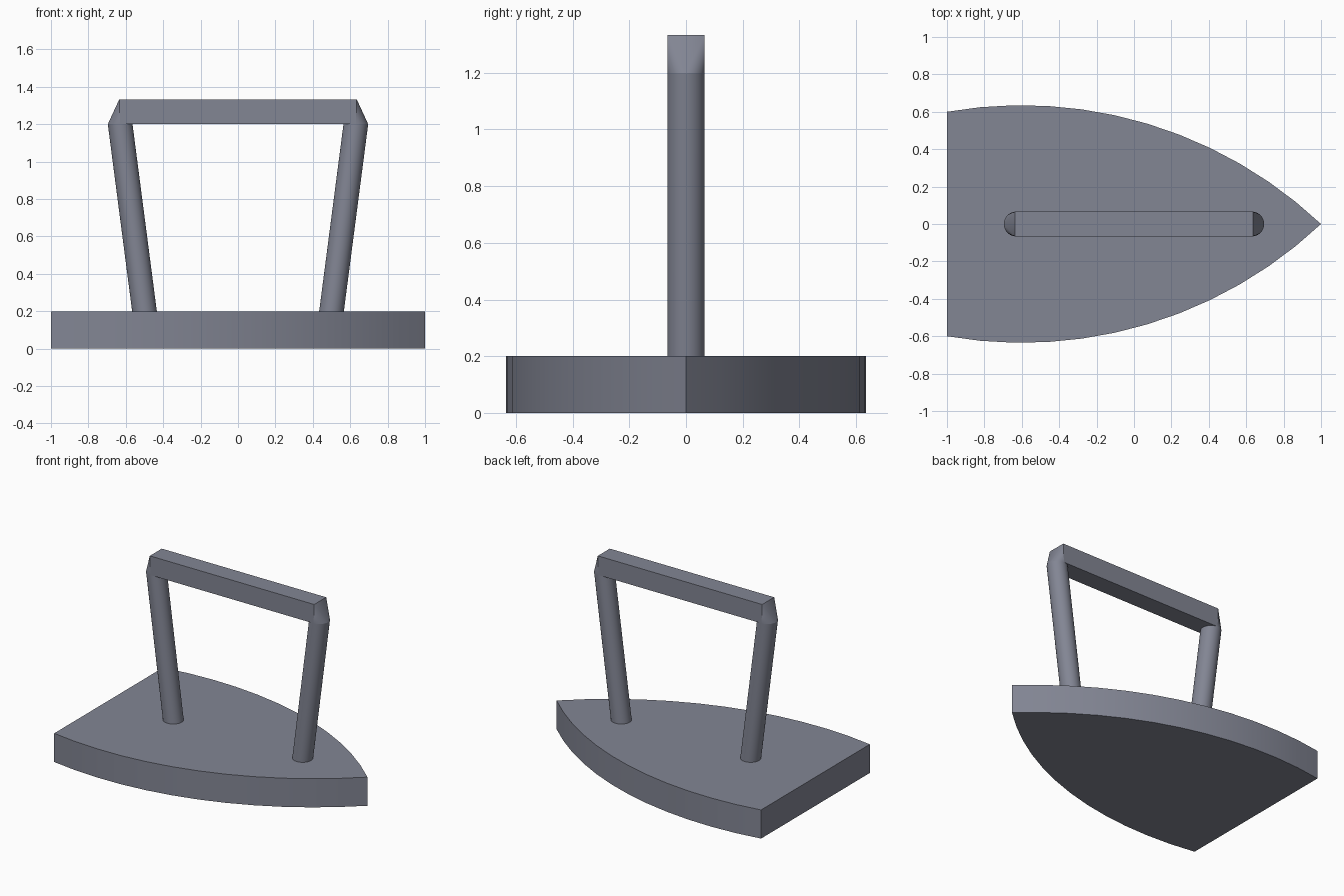
import bpy, bmesh, math

if "Cube" in bpy.data.objects:
    bpy.data.objects.remove(bpy.data.objects["Cube"])

SIDES = 32
R = 0.066          # leg radius and half width of grip

# Dark blue-grey iron
iron = bpy.data.materials.new("dark_iron")
iron.diffuse_color = (0.225, 0.237, 0.295, 1)
iron.use_nodes = True
iron.node_tree.nodes["Principled BSDF"].inputs["Base Color"].default_value = iron.diffuse_color


def finish(name, bm, angle=30):
    bmesh.ops.recalc_face_normals(bm, faces=bm.faces)
    mesh = bpy.data.meshes.new(name)
    bm.to_mesh(mesh)
    bm.free()
    mesh.materials.append(iron)
    ob = bpy.data.objects.new(name, mesh)
    bpy.context.collection.objects.link(ob)
    bpy.ops.object.select_all(action='DESELECT')
    ob.select_set(True)
    bpy.context.view_layer.objects.active = ob
    bpy.ops.object.shade_smooth_by_angle(angle=math.radians(angle))
    return ob


def ring(bm, x, z):
    angles = [2 * math.pi * i / SIDES for i in range(SIDES)]
    return [bm.verts.new((x + R * math.cos(a), R * math.sin(a), z)) for a in angles]


# Sole plate: two mirrored circular arcs meeting at the pointed tip
cx, cy, rad, steps = -0.6, -1.698, 2.333, 12
a0, a1 = math.atan2(-cy, 1 - cx), math.atan2(0.6 - cy, -1 - cx)
arc = []
for i in range(steps + 1):
    a = a0 + (a1 - a0) * i / steps
    arc.append((cx + rad * math.cos(a), cy + rad * math.sin(a)))
arc[0] = (1, 0)
arc[-1] = (-1, 0.6)
outline = arc + [(x, -y) for x, y in reversed(arc[1:])]
bm = bmesh.new()
base = bm.faces.new([bm.verts.new((x, y, 0)) for x, y in outline])
ext = bmesh.ops.extrude_face_region(bm, geom=[base], use_keep_orig=True)
for v in ext["geom"]:
    if isinstance(v, bmesh.types.BMVert):
        v.co.z = 0.2
finish("sole_plate", bm)

# Splayed round legs with level ends
for side, name in ((-1, "rear_leg"), (1, "front_leg")):
    bm = bmesh.new()
    low, high = ring(bm, side * 0.5, 0.2), ring(bm, side * 0.63, 1.2)
    for i in range(SIDES):
        j = (i + 1) % SIDES
        bm.faces.new((low[i], low[j], high[j], high[i]))
    finish(name, bm)

# Square grip whose ends taper down onto the round legs
bm = bmesh.new()
for side in (-1, 1):
    ring(bm, side * 0.63, 1.2)
    for y in (-R, R):
        bm.verts.new((side * 0.635, y, 1.333))
hull = bmesh.ops.convex_hull(bm, input=bm.verts)
junk = {g for g in hull["geom_interior"] + hull["geom_unused"]
        if isinstance(g, bmesh.types.BMVert)}
bmesh.ops.delete(bm, geom=list(junk), context='VERTS')
bmesh.ops.dissolve_limit(bm, angle_limit=math.radians(1),
                         verts=bm.verts, edges=bm.edges)
grip = finish("grip", bm)
# Long sides stay flat, only the tapered ends are rounded
for face in grip.data.polygons:
    face.use_smooth = face.area < 0.05
